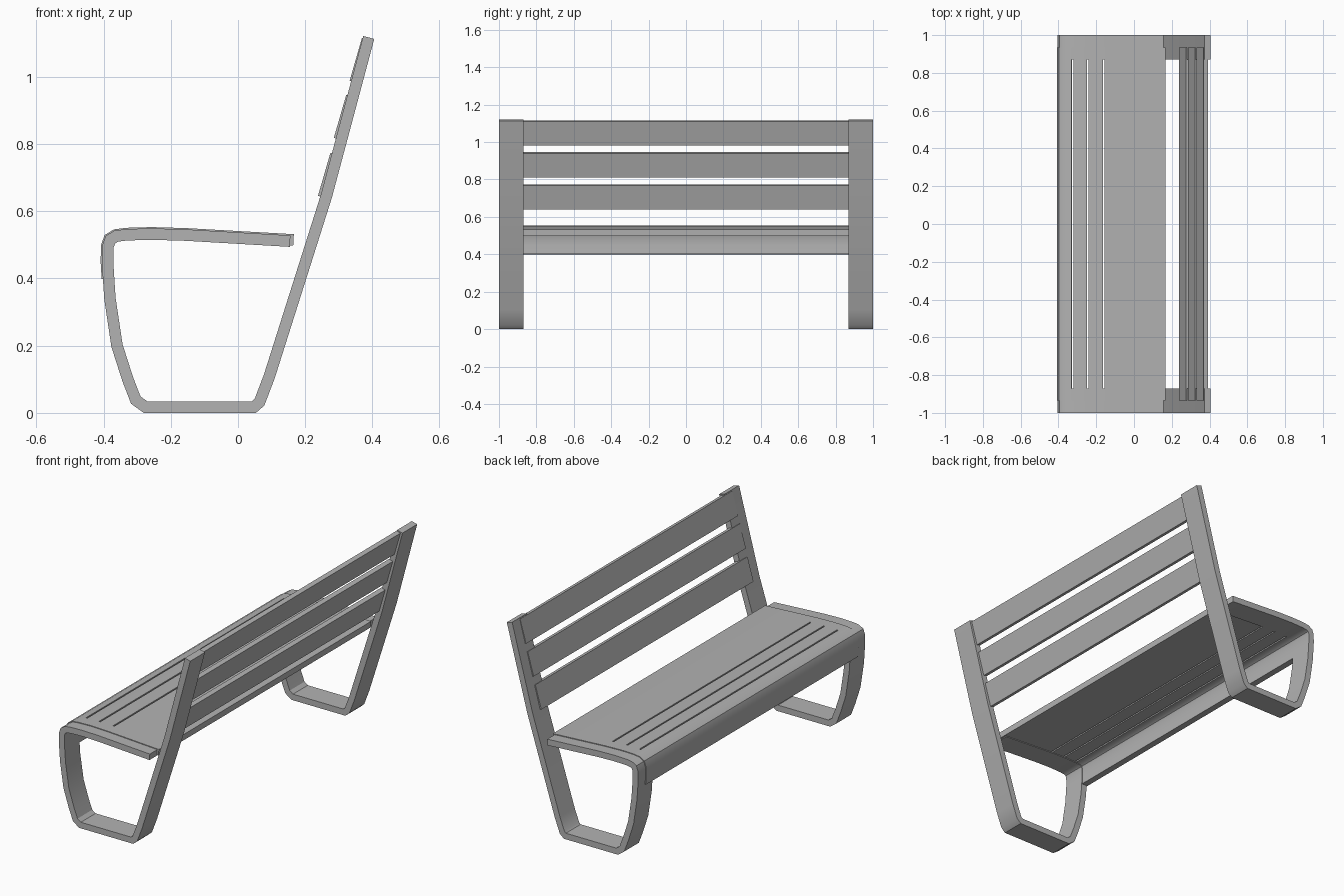
import bpy
import bmesh
import math

if "Cube" in bpy.data.objects:
    bpy.data.objects.remove(bpy.data.objects["Cube"], do_unlink=True)

steel = bpy.data.materials.new("grey_metal")
steel.use_nodes = True
GREY = (0.45, 0.45, 0.45, 1)
steel.diffuse_color = GREY
steel.node_tree.nodes["Principled BSDF"].inputs["Base Color"].default_value = GREY


def band(name, path, ys, thickness, offset=0, is_hole=lambda x, y, z: False):
    """Sweep an (x, z) path across the y stations and thicken it to a solid."""
    bm = bmesh.new()
    rows = [[bm.verts.new((x, y, z)) for y in ys] for x, z in path]
    for a, b in zip(rows, rows[1:]):
        for j in range(len(ys) - 1):
            quad = (a[j], a[j + 1], b[j + 1], b[j])
            mid = sum((v.co for v in quad), quad[0].co * 0) / 4
            if not is_hole(*mid):
                bm.faces.new(quad)
    mesh = bpy.data.meshes.new(name)
    bm.to_mesh(mesh)
    bm.free()
    mesh.materials.append(steel)
    obj = bpy.data.objects.new(name, mesh)
    bpy.context.collection.objects.link(obj)
    bpy.ops.object.select_all(action='DESELECT')
    obj.select_set(True)
    bpy.context.view_layer.objects.active = obj
    solid = obj.modifiers.new("thickness", 'SOLIDIFY')
    solid.thickness = thickness
    solid.offset = offset
    solid.use_even_offset = True
    bpy.ops.object.modifier_apply(modifier=solid.name)
    bpy.ops.object.shade_smooth_by_angle(angle=math.radians(32))
    return obj


# Centre line shared by the seat and the frames, from the rear edge forward
seat_line = [(-0.155, 0.529), (-0.257, 0.532), (-0.33, 0.530), (-0.362, 0.526),
             (-0.38, 0.515), (-0.387, 0.495), (-0.388, 0.45), (-0.385, 0.40)]
leg_line = [(-0.381, 0.34), (-0.36, 0.20), (-0.328, 0.10), (-0.304, 0.038),
            (-0.275, 0.017), (0.047, 0.017), (0.064, 0.032), (0.093, 0.108),
            (0.263, 0.645), (0.389, 1.117)]

# End frames: one bent flat bar each
for side, s in (("left", 1), ("right", -1)):
    band(side + "_frame", [(0.155, 0.511)] + seat_line + leg_line,
         sorted((s * 0.87, s)), 0.034)

# Seat sheet with three long slots near the front
slots = (-0.325, -0.245, -0.16)
slot_half = 0.004
seat_path = [(0.165, 0.511)] + seat_line
for cut in [c + d for c in slots for d in (slot_half, -slot_half)]:
    for i, ((x0, z0), (x1, z1)) in enumerate(zip(seat_path, seat_path[1:])):
        if x1 < cut < x0:
            seat_path.insert(i + 1, (cut, z0 + (z1 - z0) * (cut - x0) / (x1 - x0)))
            break


def in_slot(x, y, z):
    return z > 0.5 and abs(y) < 0.8 and any(abs(x - c) < slot_half for c in slots)


band("seat", seat_path, [-0.935, -0.87, 0.87, 0.935], 0.034, 0.22, in_slot)

# Three back slats, given by the front lower corner
for name, x, z in (("lower", 0.238, 0.646), ("middle", 0.285, 0.818), ("upper", 0.332, 0.988)):
    band(name + "_back_slat", [(x + 0.037, z + 0.128), (x, z)], [-0.935, 0.935], 0.025, -1)
